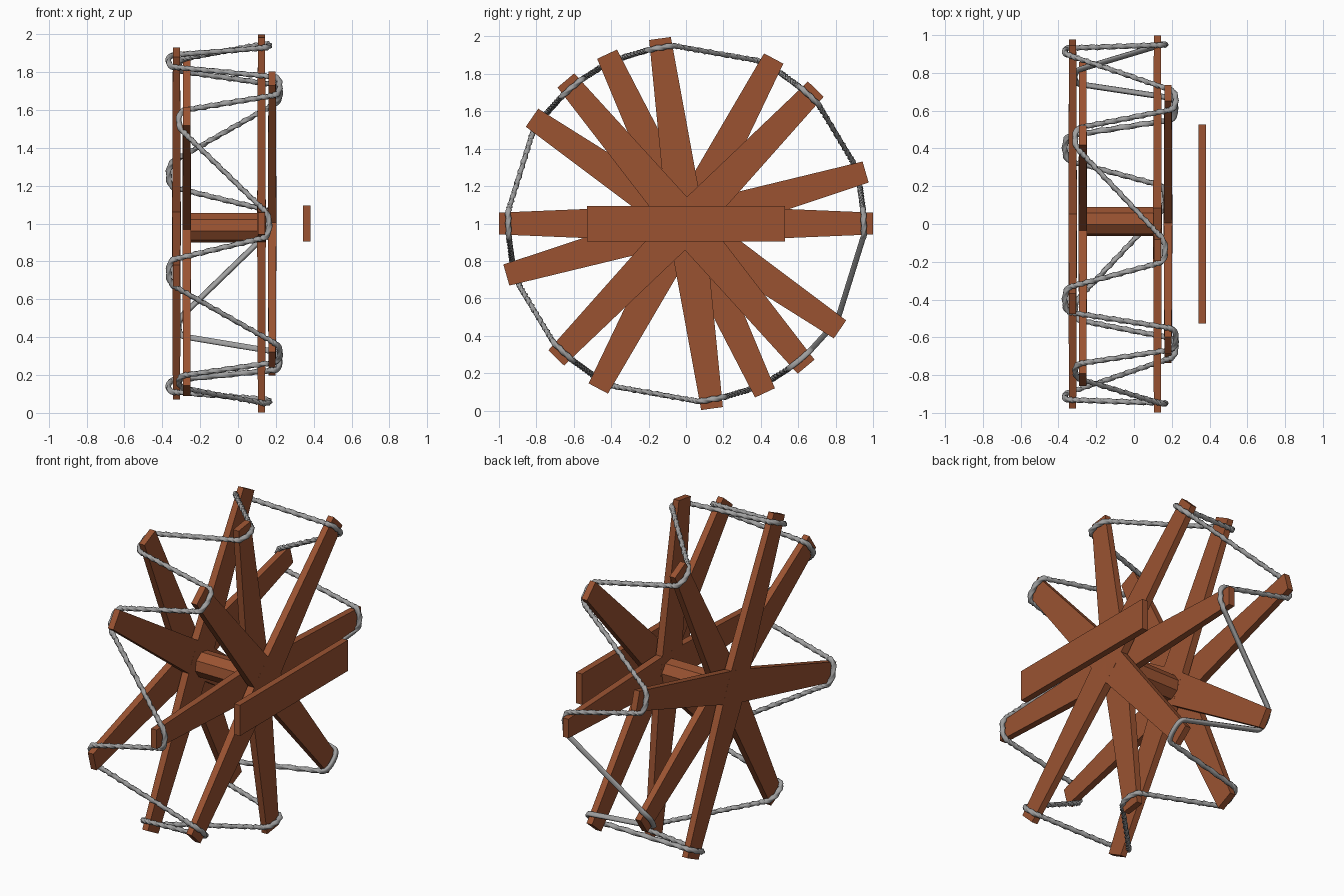
import bpy, bmesh
from math import sin, cos, radians, pi
from mathutils import Matrix, Vector

if "Cube" in bpy.data.objects:
    bpy.data.objects.remove(bpy.data.objects["Cube"])

def material(name, rgb):
    m = bpy.data.materials.new(name)
    m.diffuse_color = (*rgb, 1)
    m.use_nodes = True
    m.node_tree.nodes["Principled BSDF"].inputs["Base Color"].default_value = m.diffuse_color
    return m

wood = material("brown wood", (0.325, 0.086, 0.031))
rope_grey = material("grey rope", (0.35, 0.35, 0.35))

def finish(bm, name, mat):
    bmesh.ops.recalc_face_normals(bm, faces=bm.faces)
    me = bpy.data.meshes.new(name)
    bm.to_mesh(me)
    bm.free()
    me.materials.append(mat)
    ob = bpy.data.objects.new(name, me)
    bpy.context.collection.objects.link(ob)
    return ob

def plank(name, x, angle, half_len, mid_w, end_w, mid_t=0.046, end_t=0.038):
    """Long board across the wheel, widest and thickest in the middle."""
    bm = bmesh.new()
    a = radians(angle)
    along = Vector((0, cos(a), sin(a)))
    side = Vector((0, -sin(a), cos(a)))
    rings = []
    for s, w, t in ((-half_len, end_w, end_t), (0, mid_w, mid_t), (half_len, end_w, end_t)):
        c = Vector((x, 0, 1)) + along * s
        rings.append([bm.verts.new(c + side * w / 2 * j + Vector((t / 2 * i, 0, 0)))
                      for i, j in ((-1, -1), (1, -1), (1, 1), (-1, 1))])
    for r0, r1 in zip(rings, rings[1:]):
        for k in range(4):
            bm.faces.new((r0[k], r0[(k + 1) % 4], r1[(k + 1) % 4], r1[k]))
    bm.faces.new(rings[0])
    bm.faces.new(rings[-1])
    return finish(bm, name, wood)

# Spokes: (x layer, angle), alternating between both sides of the wheel
spokes = [(0.124, 0), (-0.325, 16), (0.18, 46), (-0.271, 62),
          (0.124, 98), (-0.325, 115), (0.18, 130), (-0.271, 145.5)]
for i, (x, ang) in enumerate(spokes):
    plank(f"spoke_{i + 1}", x, ang, 0.999, 0.2, 0.117)

# Loose board in front of the wheel
plank("end_board", 0.362, 0, 0.528, 0.19, 0.19, 0.04, 0.04)

# Octagonal axle between the two spoke sets
bm = bmesh.new()
bmesh.ops.create_cone(bm, cap_ends=True, segments=8, radius1=0.079, radius2=0.079, depth=0.42,
                      matrix=Matrix.Translation((-0.075, 0.014, 0.978))
                      @ Matrix.Rotation(pi / 2, 4, 'Y') @ Matrix.Rotation(radians(12), 4, 'Z'))
finish(bm, "axle", wood)

# Rope path: round the outer face of every spoke tip, straight between tips
groups = []
for x, ang in spokes + [(x, a + 180) for x, a in spokes]:
    out = 1 if x > 0 else -1
    groups.append([Vector((x + out * dx, 0.95 * cos(radians(ang + da)),
                           1 + 0.95 * sin(radians(ang + da))))
                   for da, dx in ((-4.6, 0.008), (0, 0.041), (4.6, 0.008))])
path = []                                   # (point, tangent)
for i, (p, q, r) in enumerate(groups):
    before, after = groups[i - 1][2], groups[(i + 1) % len(groups)][0]
    path += [(p, (p - before).normalized()), (q, (r - p).normalized()),
             (r, (after - r).normalized())]

def bezier(name, n):
    cu = bpy.data.curves.new(name, 'CURVE')
    cu.dimensions = '3D'
    sp = cu.splines.new('BEZIER')
    sp.bezier_points.add(n - 1)
    sp.use_cyclic_u = True
    ob = bpy.data.objects.new(name, cu)
    bpy.context.collection.objects.link(ob)
    return cu, sp, ob

# Three-strand cross-section (helper)
n = 12
prof, psp, prof_ob = bezier("rope_profile", n)
prof.resolution_u = 1
for k, p in enumerate(psp.bezier_points):
    a = 2 * pi * k / n
    rad = 0.0145 + 0.0025 * cos(3 * a)
    p.co = (rad * cos(a), rad * sin(a), 0)
    p.handle_left_type = p.handle_right_type = 'VECTOR'
prof_ob.hide_render = True
prof_ob.hide_viewport = True

# Twisted rope
cu, sp, rope = bezier("rope", len(path))
cu.bevel_mode = 'OBJECT'
cu.bevel_object = prof_ob
cu.resolution_u = 20
tilt = 0
for k, (p, (co, t)) in enumerate(zip(sp.bezier_points, path)):
    p.handle_left_type = p.handle_right_type = 'FREE'
    p.co = co
    p.handle_left = co - t * 0.03
    p.handle_right = co + t * 0.03
    p.tilt = tilt
    if k < len(path) - 1:
        tilt += (path[k + 1][0] - co).length * 2 * pi / 0.16
cu.materials.append(rope_grey)
